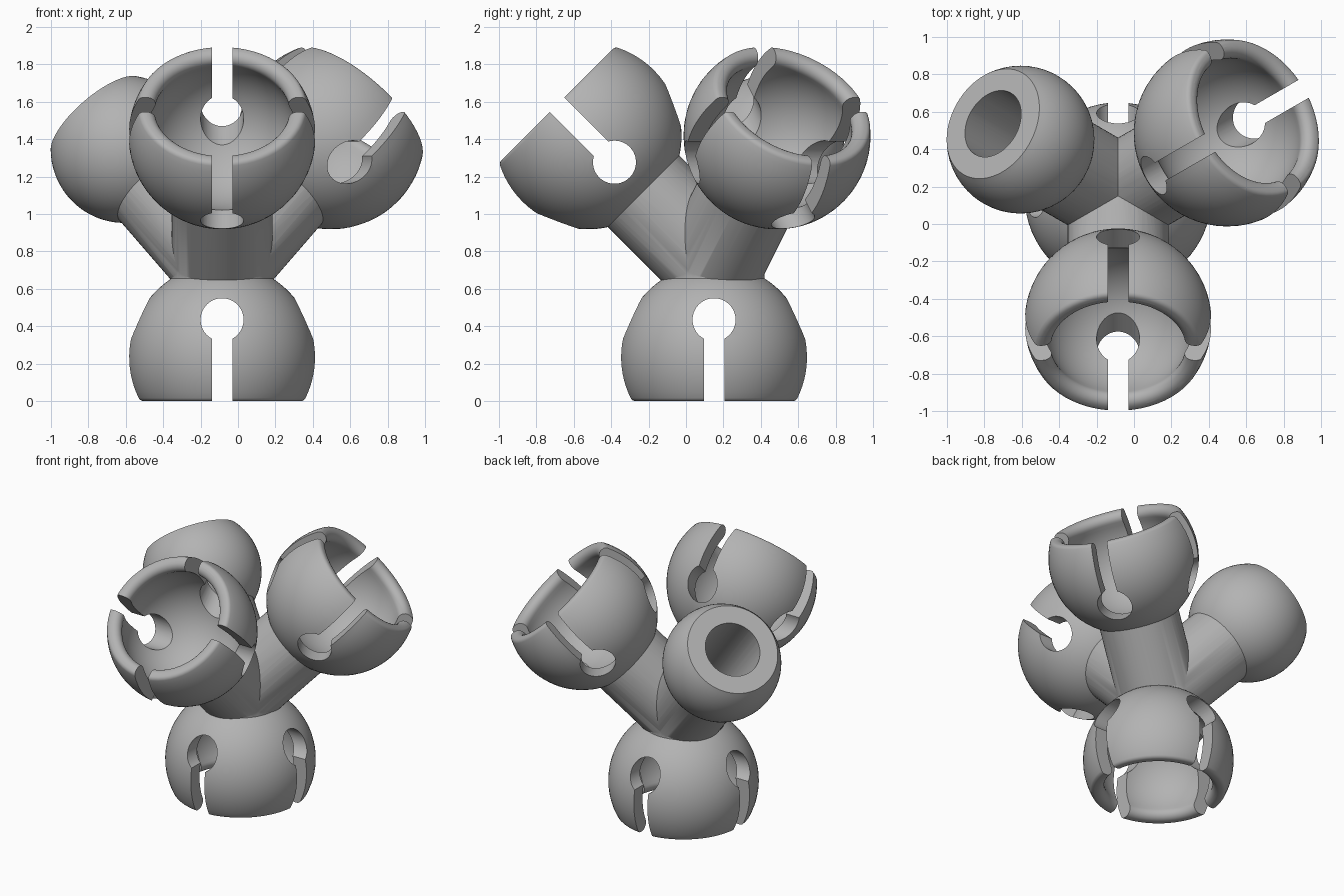
import bpy, bmesh
from math import pi, sin, cos, sqrt, atan2, radians
from mathutils import Matrix, Vector

if "Cube" in bpy.data.objects:
    bpy.data.objects.remove(bpy.data.objects["Cube"])

HUB = Vector((-0.085, 0.15, 0.745))
R_OUT, R_IN, R_BALL, R_TUBE = 0.5, 0.4, 0.395, 0.27
RIM = 0.235                        # rim height above the cup's sphere centre
SEG = 64

grey = bpy.data.materials.new("plain grey")
grey.diffuse_color = (0.45, 0.45, 0.45, 1)
grey.use_nodes = True
grey.node_tree.nodes["Principled BSDF"].inputs["Base Color"].default_value = grey.diffuse_color


def arc(cx, cz, r, a0, a1, n):
    """Points on a circle in the (radius, height) plane."""
    return [(cx + r * cos(a0 + (a1 - a0) * i / n),
             cz + r * sin(a0 + (a1 - a0) * i / n)) for i in range(n + 1)]


def make(name, bm, matrix):
    bm.transform(matrix)
    bmesh.ops.recalc_face_normals(bm, faces=bm.faces[:])
    me = bpy.data.meshes.new(name)
    bm.to_mesh(me)
    bm.free()
    me.materials.append(grey)
    ob = bpy.data.objects.new(name, me)
    bpy.context.collection.objects.link(ob)
    return ob


def lathe(name, pts, matrix):
    """Revolve a profile that starts and ends on the local z axis."""
    bm = bmesh.new()
    first = bm.verts.new((0, 0, pts[0][1]))
    last = bm.verts.new((0, 0, pts[-1][1]))
    rings = [[bm.verts.new((r * cos(2 * pi * k / SEG), r * sin(2 * pi * k / SEG), z))
              for k in range(SEG)] for r, z in pts[1:-1]]
    for k in range(SEG):
        n = (k + 1) % SEG
        bm.faces.new((first, rings[0][n], rings[0][k]))
        bm.faces.new((last, rings[-1][k], rings[-1][n]))
        for a, b in zip(rings, rings[1:]):
            bm.faces.new((a[k], a[n], b[n], b[k]))
    return make(name, bm, matrix)


def rod(name, r, z0, z1, matrix):
    return lathe(name, [(0, z0), (r, z0), (r, z1), (0, z1)], matrix)


def box(name, size, centre, matrix):
    bm = bmesh.new()
    bmesh.ops.create_cube(bm, size=1)
    bmesh.ops.scale(bm, vec=size, verts=bm.verts[:])
    bmesh.ops.translate(bm, vec=centre, verts=bm.verts[:])
    return make(name, bm, matrix)


def arm_frame(azimuth, elevation):
    """Frame at the hub: z along the arm, x horizontal."""
    a, e = radians(azimuth), radians(elevation)
    z = Vector((cos(a) * cos(e), sin(a) * cos(e), sin(e)))
    x = Vector((-sin(a), cos(a), 0))
    m = Matrix((x, z.cross(x), z)).transposed().to_4x4()
    return Matrix.Translation(HUB) @ m


def combine(body, part, op):
    """Apply one boolean; use the slower solver if the fast one gives nothing."""
    backup = body.data.copy()
    for solver in ('MANIFOLD', 'EXACT'):
        mod = body.modifiers.new("cut", 'BOOLEAN')
        mod.operation = op
        mod.solver = solver
        mod.object = part
        bpy.context.view_layer.objects.active = body
        bpy.ops.object.modifier_apply(modifier=mod.name)
        if len(body.data.polygons) > 50:
            break
        body.data = backup.copy()
    bpy.data.meshes.remove(backup)
    bpy.data.objects.remove(part)


solids, cutters = [], []


def cup(frame, rim_dist):
    at = frame @ Matrix.Translation((0, 0, rim_dist - RIM))
    # Outer shell with a softened rim
    f = 0.03
    cz = RIM - f
    cr = sqrt((R_OUT - f) ** 2 - cz ** 2)
    t = atan2(cz, cr)
    solids.append(lathe("cup", arc(0, 0, R_OUT, -pi / 2, t, 30)
                        + arc(cr, cz, f, t, pi / 2, 5)[1:] + [(0, RIM)], at))
    # Round socket with a flared lip
    f = 0.05
    cz = RIM - f
    cr = sqrt((R_IN + f) ** 2 - cz ** 2)
    t = atan2(cz, cr)
    cutters.append(lathe("socket", arc(0, 0, R_IN, -pi / 2, t, 28)
                         + arc(cr, cz, f, t + pi, pi / 2, 8)[1:]
                         + [(cr, RIM + 0.1), (0, RIM + 0.1)], at))
    # Keyhole slots on four sides
    hole = RIM - 0.435
    for turn in (0, pi / 2):
        m = at @ Matrix.Rotation(turn, 4, 'Z')
        cutters.append(rod("slot_hole", 0.115, -0.56, 0.56,
                           m @ Matrix.Translation((0, 0, hole)) @ Matrix.Rotation(pi / 2, 4, 'Y')))
        cutters.append(box("slot", (1.14, 0.11, 0.55), (0, 0, hole + 0.275), m))


# Three raised arms and a short neck
front, right, left = (arm_frame(a, 45) for a in (-90, 30, 150))
down = arm_frame(-90, -90)
for frame, end in ((front, 0.54), (right, 0.54), (left, 0.7), (down, 0.3)):
    solids.append(rod("arm", R_TUBE, 0, end, frame))

# Sockets
cup(front, 1.188)
cup(right, 1.188)
cup(down, HUB.z)

# Ball with a flat, bored end
flat = 0.24
tip = atan2(flat, sqrt(R_BALL ** 2 - flat ** 2))
solids.append(lathe("ball", arc(0, 0, R_BALL, -pi / 2, tip, 30) + [(0, flat)],
                    left @ Matrix.Translation((0, 0, 0.852))))
cutters.append(rod("bore", 0.19, 0.34, 1.25, left))

# Merge the parts, then cut the openings
body = solids[0]
body.name = "ball_and_socket_connector"
for part in solids[1:]:
    combine(body, part, 'UNION')
for part in cutters:
    combine(body, part, 'DIFFERENCE')

bpy.ops.object.select_all(action='DESELECT')
body.select_set(True)
bpy.context.view_layer.objects.active = body
bpy.ops.object.shade_smooth_by_angle(angle=radians(30))
